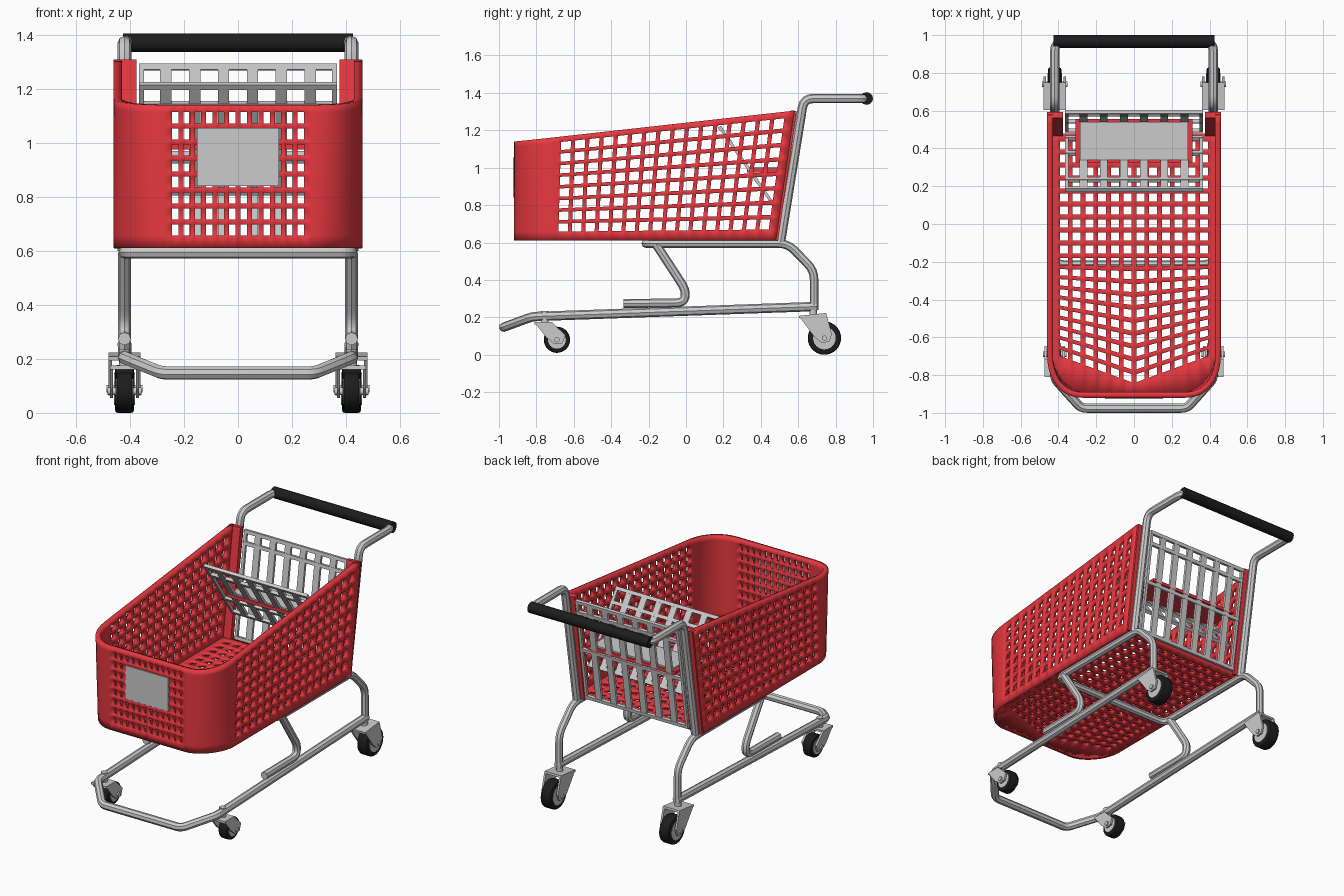
import bpy, bmesh, math
from mathutils import Vector, Matrix

if "Cube" in bpy.data.objects:
    bpy.data.objects.remove(bpy.data.objects["Cube"])


def material(name, rgb):
    m = bpy.data.materials.new(name)
    m.diffuse_color = (*rgb, 1)
    m.use_nodes = True
    m.node_tree.nodes["Principled BSDF"].inputs["Base Color"].default_value = m.diffuse_color
    return m


RED = material("red_plastic", (0.8, 0.04, 0.05))
BLACK = material("black_rubber", (0.012, 0.012, 0.012))


def finish(name, bm, mat=None, smooth=False):
    bmesh.ops.recalc_face_normals(bm, faces=bm.faces[:])
    me = bpy.data.meshes.new(name)
    bm.to_mesh(me)
    bm.free()
    ob = bpy.data.objects.new(name, me)
    bpy.context.collection.objects.link(ob)
    if mat:
        me.materials.append(mat)
    if smooth:
        me.shade_smooth()
        me.set_sharp_from_angle(angle=math.radians(35))
    return ob


def boxes(name, items, mat=None, loc=(0, 0, 0), rot=0):
    bm = bmesh.new()
    for c, s in items:
        bmesh.ops.create_cube(bm, size=1, matrix=Matrix.Translation(c) @ Matrix.Diagonal((*s, 1)))
    ob = finish(name, bm, mat)
    ob.location, ob.rotation_euler.x = loc, rot
    return ob


def rod(name, center, r, length, mat=None, n=24, axis='X', bevel=0):
    bm = bmesh.new()
    rot = Matrix.Rotation(math.pi / 2, 4, 'Y') if axis == 'X' else Matrix()
    bmesh.ops.create_cone(bm, cap_ends=True, segments=n, radius1=r, radius2=r, depth=length,
                          matrix=Matrix.Translation(center) @ rot)
    if bevel:
        rim = [e for e in bm.edges if any(len(f.verts) > 4 for f in e.link_faces)]
        bmesh.ops.bevel(bm, geom=rim, offset=bevel, segments=2, profile=0.5, affect='EDGES')
    return finish(name, bm, mat, True)


def tube(name, pts, r=0.025, fillet=0.05):
    """Round tube along a path with rounded bends."""
    pts = [Vector(p) for p in pts]
    path = [pts[0]]
    for a, p, b in zip(pts, pts[1:], pts[2:]):
        p0 = p + (a - p).normalized() * min(fillet, (a - p).length * 0.45)
        p1 = p + (b - p).normalized() * min(fillet, (b - p).length * 0.45)
        path += [p0 * (1 - t) ** 2 + p * 2 * t * (1 - t) + p1 * t * t for t in (0, .25, .5, .75, 1)]
    path.append(pts[-1])
    cu = bpy.data.curves.new(name, 'CURVE')
    cu.dimensions = '3D'
    cu.bevel_depth, cu.bevel_resolution, cu.use_fill_caps = r, 2, True
    sp = cu.splines.new('POLY')
    sp.points.add(len(path) - 1)
    for q, p in zip(sp.points, path):
        q.co = (*p, 1)
    ob = bpy.data.objects.new(name, cu)
    bpy.context.collection.objects.link(ob)
    bpy.ops.object.select_all(action='DESELECT')
    ob.select_set(True)
    bpy.context.view_layer.objects.active = ob
    bpy.ops.object.convert(target='MESH')
    bpy.ops.object.shade_smooth_by_angle(angle=math.radians(40))


def both_sides(pts):
    return pts + [(-x, y, z) for x, y, z in reversed(pts)]


def holes(a, b, n, k):
    """Cut lines for n holes between a and b, flagged True where a hole starts."""
    p = (b - a) / n
    return [(a + p * (i + .5 + s * k / 2), s < 0) for i in range(n) for s in (-1, 1)]


def lattice(name, us, vs, fn, thick):
    """Half a perforated sheet, thickened and mirrored across x."""
    bm = bmesh.new()
    g = [[bm.verts.new(fn(u, v)) for v, _ in vs] for u, _ in us]
    for i in range(len(us) - 1):
        for j in range(len(vs) - 1):
            if not (us[i][1] and vs[j][1]):
                bm.faces.new((g[i][j], g[i + 1][j], g[i + 1][j + 1], g[i][j + 1]))
    ob = finish(name, bm, RED, True)
    mi = ob.modifiers.new("mirror", 'MIRROR')
    mi.merge_threshold = 0.0005
    so = ob.modifiers.new("thickness", 'SOLIDIFY')
    so.thickness, so.offset = thick, 0
    return ob


# Basket walls: side (s 0-1), rounded corner (1-2), front (2-3)
X, Y0, Y1, CX, CY, ZB = 0.445, -0.905, 0.48, 0.27, -0.70, 0.61


def wall(s, v):
    if s <= 1:
        x, y = X, Y1 + (CY - Y1) * s
    elif s < 2:
        a, e = (s - 1) * math.pi / 2, 2 / (1.75 + 0.5 * v)
        x = CX + (X - CX) * math.cos(a) ** e
        y = CY + (Y0 - CY) * math.sin(a) ** e
    else:
        x, y = CX * (3 - s), Y0
    t = (y - Y0) / (Y1 - Y0)
    y += 0.1 * t * v
    return x, y, ZB + v * (0.53 + 0.165 * t)


cols = [(0, False)] + holes(0.03, 0.995, 16, .7) + [(1 + i / 10, False) for i in range(11)]
cols += holes(2.06, 3, 6, .56) + [(3, False)]
rows = [(0, False)] + holes(.07, .965, 8, .7) + [(1, False)]
lattice("basket_walls", cols, rows, wall, 0.03)


# Basket floor with chevron rows towards the front
def front_edge(x):
    if x <= CX:
        return Y0
    c = min(1, (x - CX) / (X - CX))
    return CY + (Y0 - CY) * (1 - c ** 1.75) ** (1 / 1.75)


def floor(x, y):
    if y < -0.9:
        return x, front_edge(x), 0.62
    k = max(0, (-0.2 - y) / 0.65) * 0.37
    return x, max(y + k * x, front_edge(x)), 0.62


fx = [(0, False)] + holes(0, 0.405, 6, .62) + [(.41, False), (.43, False), (.445, False)]
fy = [(Y1, False)] + [(y, h) for y, h in holes(0.45, -0.855, 19, .62)] + [(-1, False)]
lattice("basket_floor", fx, fy, floor, 0.02)

# Rear flanges of the basket walls
lean = math.atan2(-0.1, 0.695)
for s in (1, -1):
    boxes("basket_rear_flange", [((s * .418, 0, .351), (.083, .03, .702))], RED, (0, .477, ZB), lean)

# Grey plate on the front
boxes("front_plate", [((0, -.917, .947), (.305, .018, .215))])


# Rear gate and child seat back: flat bar grilles
def grille(name, lo, hi, rails):
    dy, dz = hi[0] - lo[0], hi[1] - lo[1]
    h = math.hypot(dy, dz)
    parts = [((x * s, 0, h / 2), (w, .016, h))
             for s in (1, -1) for x, w in ((.0535, .042), (.16, .042), (.267, .042), (.357, .018))]
    parts += [((0, 0, f * h), (.732, .02, .022)) for f in rails]
    boxes(name, parts, None, (0, *lo), math.atan2(-dy, dz))


grille("rear_gate", (.495, .635), (.592, 1.28), (0, .5, .89, 1))
grille("seat_back", (.455, .82), (.185, 1.21), (0, .3, .82, 1))

# Child seat board and pad
boxes("seat_board", [((0, .44, .985), (.62, .23, .02))], RED)
boxes("seat_pad", [((0, .44, .999), (.57, .2, .01))])

# Tubular frame
tube("handle_frame", both_sides([(.42, .505, .6), (.42, .63, 1.37), (.42, .965, 1.37)]))
tube("upper_frame", both_sides([(.42, .685, .24), (.42, .685, .45), (.42, .545, .594),
                                (.42, -.215, .594)]), 0.023)
tube("lower_frame", both_sides([(.42, .7, .258), (.42, -.82, .204), (.28, -.975, .147)]), 0.025, 0.03)
for s in (1, -1):
    tube("support_leg", [(s * .42, -.16, .59), (s * .42, 0, .345), (s * .42, -.01, .277),
                         (s * .42, -.335, .274)], 0.024)

# Handle grip
rod("handle_grip", (0, .966, 1.37), .034, .85, BLACK, 12)


# Casters: tyre, hub, axle, fork plates and stem
def caster(name, x, wy, r, width, outline, stem):
    wz = r + (0.0 if r > .08 else .01)
    rod(name + "_tyre", (x, wy, wz), r, width, BLACK, 32, bevel=.01)
    rod(name + "_hub", (x, wy, wz), r * .68, width + .006)
    rod(name + "_axle", (x, wy, wz), .014, width + .065, None, 12)
    bm = bmesh.new()
    for s in (1, -1):
        f = bm.faces.new([bm.verts.new((x + s * (width / 2 + .018) - .006, y, z)) for y, z in outline])
        ext = bmesh.ops.extrude_face_region(bm, geom=[f])['geom']
        bmesh.ops.translate(bm, vec=(.012, 0, 0), verts=[v for v in ext if isinstance(v, bmesh.types.BMVert)])
    (ya, za), (yb, zb) = outline[:2]
    bmesh.ops.create_cube(bm, size=1, matrix=Matrix.Translation((x, (ya + yb) / 2, (za + zb) / 2 - .004))
                          @ Matrix.Rotation(math.atan2(zb - za, yb - ya), 4, 'X')
                          @ Matrix.Diagonal((width + .048, yb - ya, .014, 1)))
    finish(name + "_fork", bm)
    rod(name + "_stem", (x, *stem), .02, .07, None, 12, 'Z')


for s in (1, -1):
    caster("rear_caster", s * .42, .74, .089, .07,
           [(.605, .205), (.75, .22), (.78, .11), (.765, .068), (.725, .065), (.69, .09)], (.68, .225))
    caster("front_caster", s * .42, -.69, .07, .06,
           [(-.81, .172), (-.715, .172), (-.645, .105), (-.66, .062), (-.70, .056), (-.745, .09)], (-.755, .2))
